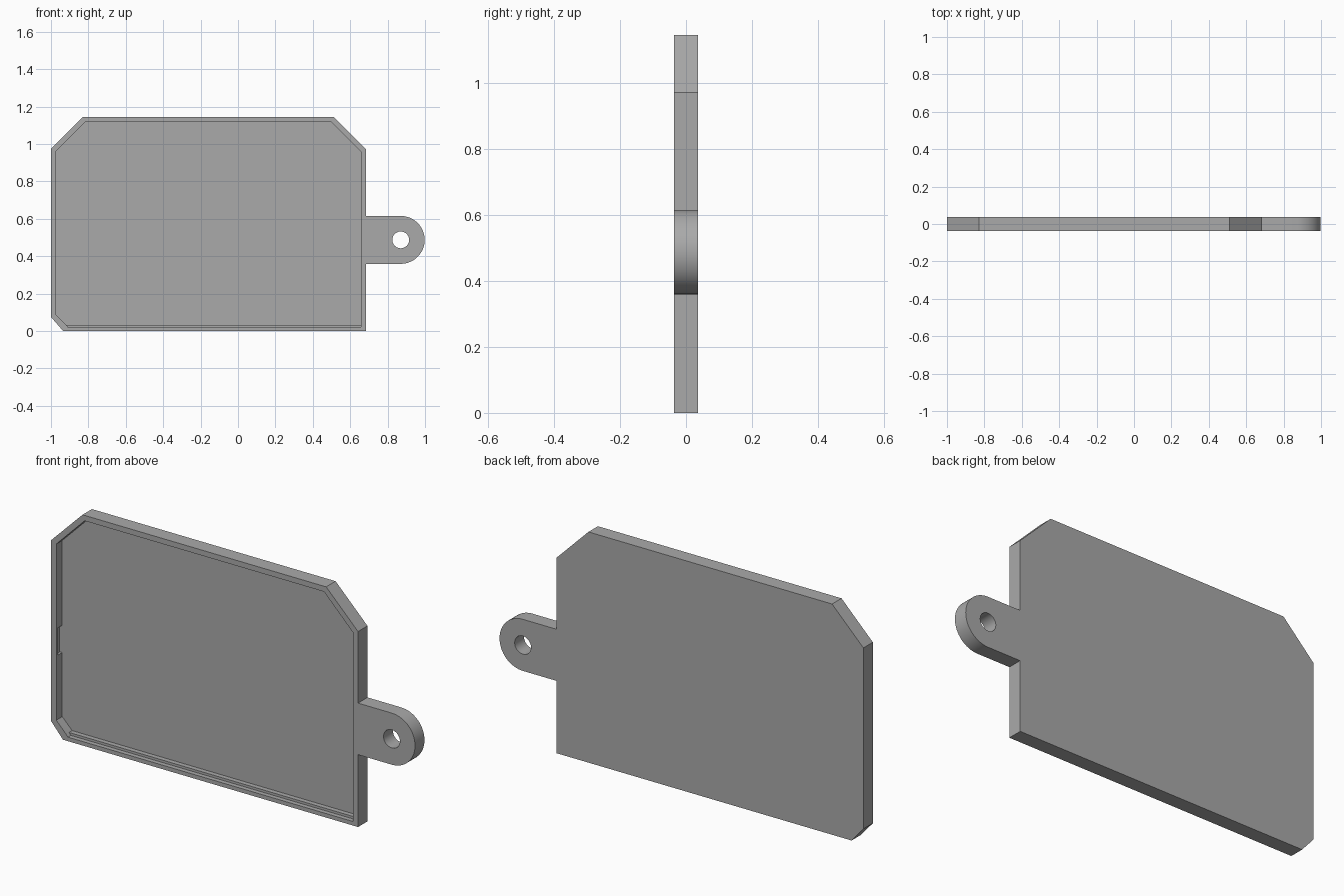
import bpy, bmesh, math

cube = bpy.data.objects.get("Cube")
if cube:
    bpy.data.objects.remove(cube, do_unlink=True)

FRONT, BACK, FLOOR = -0.037, 0.037, 0.01
TAB_X, TAB_Z, TAB_R, HOLE_R = 0.87, 0.487, 0.128, 0.045

grey = bpy.data.materials.new("plain grey")
grey.use_nodes = True
colour = (0.4, 0.4, 0.4, 1)
grey.diffuse_color = colour
grey.node_tree.nodes["Principled BSDF"].inputs["Base Color"].default_value = colour


def prism(name, outline, y0, y1):
    """Extrude an x-z outline from y0 to y1."""
    bm = bmesh.new()
    face = bm.faces.new([bm.verts.new((x, y0, z)) for x, z in outline])
    grown = bmesh.ops.extrude_face_region(bm, geom=[face])["geom"]
    verts = [g for g in grown if isinstance(g, bmesh.types.BMVert)]
    bmesh.ops.translate(bm, verts=verts, vec=(0, y1 - y0, 0))
    bmesh.ops.recalc_face_normals(bm, faces=bm.faces)
    mesh = bpy.data.meshes.new(name)
    bm.to_mesh(mesh)
    bm.free()
    mesh.materials.append(grey)
    obj = bpy.data.objects.new(name, mesh)
    bpy.context.collection.objects.link(obj)
    return obj


def arc(radius, start, end, steps):
    angles = [math.radians(start + (end - start) * i / steps) for i in range(steps + 1)]
    return [(TAB_X + radius * math.cos(a), TAB_Z + radius * math.sin(a)) for a in angles]


def box(x0, x1, z0, z1):
    return [(x0, z0), (x1, z0), (x1, z1), (x0, z1)]


def cut(target, cutter):
    cutter.hide_render = True
    bpy.context.view_layer.objects.active = target
    mod = target.modifiers.new("cut", "BOOLEAN")
    mod.operation, mod.solver, mod.object = "DIFFERENCE", "EXACT", cutter
    bpy.ops.object.modifier_apply(modifier=mod.name)
    bpy.data.objects.remove(cutter, do_unlink=True)


# Chamfered tray with a rounded side tab
tab = [(0.685, TAB_Z - TAB_R)] + arc(TAB_R, -90, 90, 32) + [(0.685, TAB_Z + TAB_R)]
body = [(-0.935, 0), (0.685, 0)] + tab + [
    (0.685, 0.97), (0.51, 1.145), (-0.828, 1.145), (-1, 0.973), (-1, 0.075)]
tray = prism("tray_with_tab", body, FRONT, BACK)

# Pocket open to the front
pocket = [(-0.918, 0.032), (0.657, 0.032), (0.657, 0.958), (0.498, 1.118),
          (-0.816, 1.118), (-0.972, 0.961), (-0.972, 0.087)]
cut(tray, prism("pocket_cutter", pocket, FRONT - 0.02, FLOOR))

# Step along the bottom lip, catch slot in the side wall, hole in the tab
step = [(-0.908, 0.02), (0.657, 0.02), (0.657, 0.05), (-0.934, 0.05)]
cut(tray, prism("step_cutter", step, FRONT - 0.02, -0.014))
cut(tray, prism("slot_cutter", box(-0.986, -0.96, 0.405, 0.54), -0.022, FLOOR))
cut(tray, prism("hole_cutter", arc(HOLE_R, 0, 348.75, 31), FRONT - 0.02, BACK + 0.02))

# Smooth curves, sharp edges
bpy.ops.object.select_all(action="DESELECT")
tray.select_set(True)
bpy.context.view_layer.objects.active = tray
bpy.ops.object.shade_smooth_by_angle(angle=math.radians(30))
